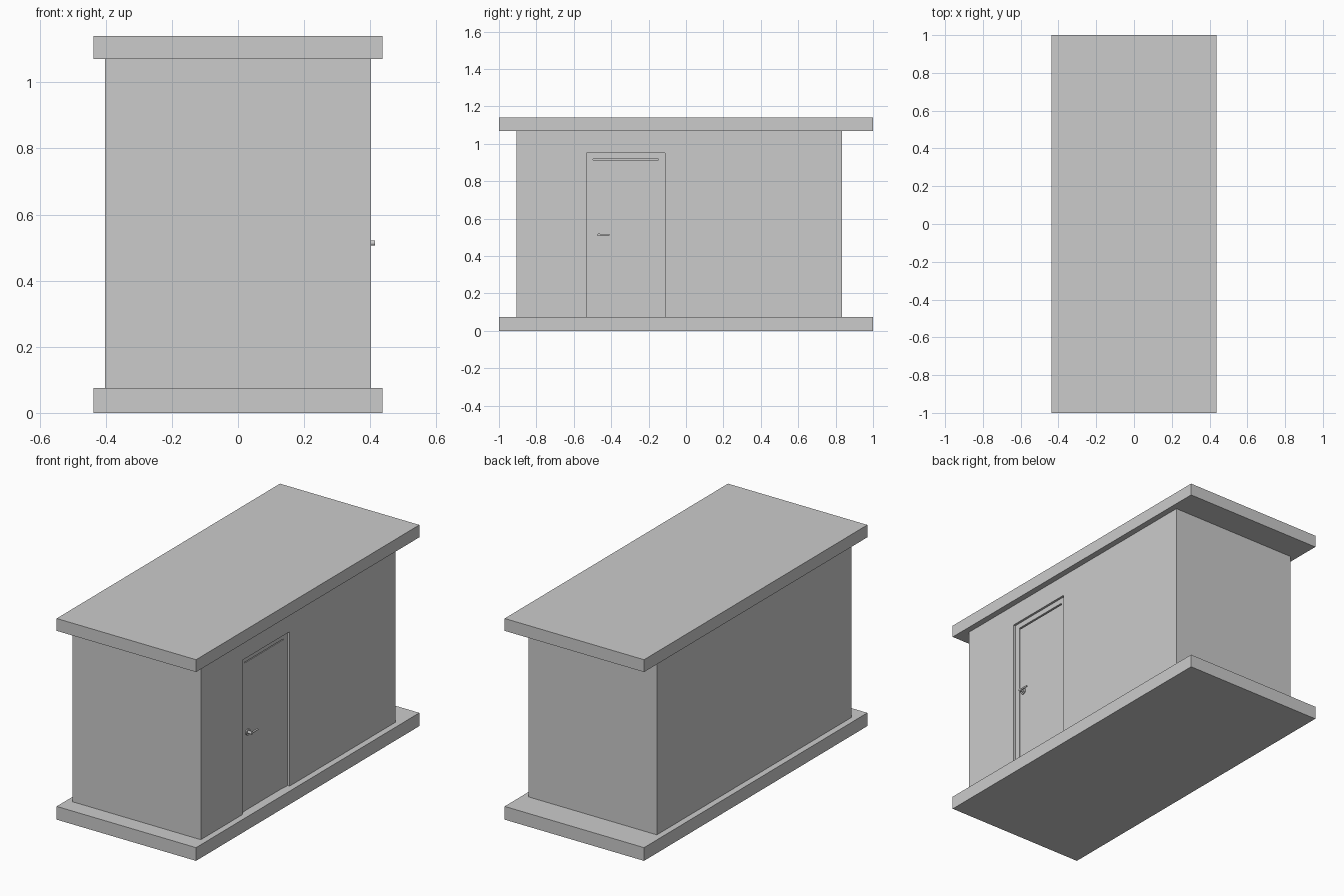
import bpy
import bmesh
from mathutils import Vector

default = bpy.data.objects.get("Cube")
if default:
    bpy.data.objects.remove(default, do_unlink=True)


def make_material(name, value):
    mat = bpy.data.materials.new(name)
    mat.use_nodes = True
    colour = (value, value, value, 1)
    mat.diffuse_color = colour
    mat.node_tree.nodes["Principled BSDF"].inputs["Base Color"].default_value = colour
    return mat


grey = make_material("light grey", 0.6)


def finish(name, bm):
    bmesh.ops.recalc_face_normals(bm, faces=bm.faces[:])
    mesh = bpy.data.meshes.new(name)
    bm.to_mesh(mesh)
    bm.free()
    mesh.materials.append(grey)
    obj = bpy.data.objects.new(name, mesh)
    bpy.context.collection.objects.link(obj)
    return obj


def box(name, x, y, z):
    """Box from (min, max) ranges."""
    bm = bmesh.new()
    bmesh.ops.create_cube(bm, size=1)
    for v in bm.verts:
        v.co = Vector([r[0] if c < 0 else r[1] for c, r in zip(v.co, (x, y, z))])
    return finish(name, bm)


def prism(name, outline, x0, x1):
    """Extrude a (y, z) outline along x."""
    bm = bmesh.new()
    face = bm.faces.new([bm.verts.new((x0, y, z)) for y, z in outline])
    moved = bmesh.ops.extrude_face_region(bm, geom=[face])["geom"]
    bmesh.ops.translate(bm, vec=(x1 - x0, 0, 0),
                        verts=[g for g in moved if isinstance(g, bmesh.types.BMVert)])
    return finish(name, bm)


def smooth(obj):
    bpy.ops.object.select_all(action="DESELECT")
    obj.select_set(True)
    bpy.context.view_layer.objects.active = obj
    bpy.ops.object.shade_smooth_by_angle()


def rod(name, start, end, radius):
    """Capped cylinder between two points."""
    start, end = Vector(start), Vector(end)
    axis = end - start
    bm = bmesh.new()
    bmesh.ops.create_cone(bm, cap_ends=True, segments=20, radius1=radius,
                          radius2=radius, depth=axis.length)
    bmesh.ops.rotate(bm, verts=bm.verts, matrix=axis.to_track_quat("Z", "Y").to_matrix())
    bmesh.ops.translate(bm, verts=bm.verts, vec=(start + end) / 2)
    obj = finish(name, bm)
    smooth(obj)
    return obj


# Floor and roof slabs
base, eave, top = 0.075, 1.07, 1.14
slab_x, slab_y = (-0.437, 0.437), (-1, 1)
box("floor_slab", slab_x, slab_y, (0, base))
box("roof_slab", slab_x, slab_y, (eave, top))

# Walls with a shallow doorway cut into the left side
wall_x = 0.402
door_front, door_back, head = -0.532, -0.112, 0.95
recess = 0.05
walls = box("walls", (-wall_x, wall_x), (-0.907, 0.835), (base, eave))
cutter = box("doorway_cutter", (wall_x - recess, 0.6), (door_front, door_back), (0, head))
cutter.hide_render = True
cut = walls.modifiers.new("doorway", "BOOLEAN")
cut.operation = "DIFFERENCE"
cut.solver = "EXACT"
cut.object = cutter
bpy.context.view_layer.objects.active = walls
bpy.ops.object.modifier_apply(modifier=cut.name)
bpy.data.objects.remove(cutter, do_unlink=True)

# Door frame, set back from the wall face
jamb = 0.034
back_x, frame_x = wall_x - recess, wall_x - 0.013
inner_front, inner_back, inner_head = door_front + jamb, door_back - jamb, head - 0.03
prism("door_frame", [
    (door_front, base), (door_front, head), (door_back, head), (door_back, base),
    (inner_back, base), (inner_back, inner_head),
    (inner_front, inner_head), (inner_front, base)], back_x, frame_x)

# Door leaf with a slim gap under the frame head
leaf_x = frame_x - 0.003
box("door_leaf", (back_x, leaf_x), (inner_front, inner_back), (base, inner_head - 0.007))

# Lever handle
hy, hz, lever_x = -0.466, 0.514, 0.41
rod("handle_rosette", (leaf_x, hy, hz), (leaf_x + 0.006, hy, hz), 0.018)
rod("handle_neck", (leaf_x, hy, hz), (lever_x + 0.005, hy, hz), 0.008)
rod("handle_lever", (lever_x, hy, hz), (lever_x, hy + 0.056, hz), 0.005)
